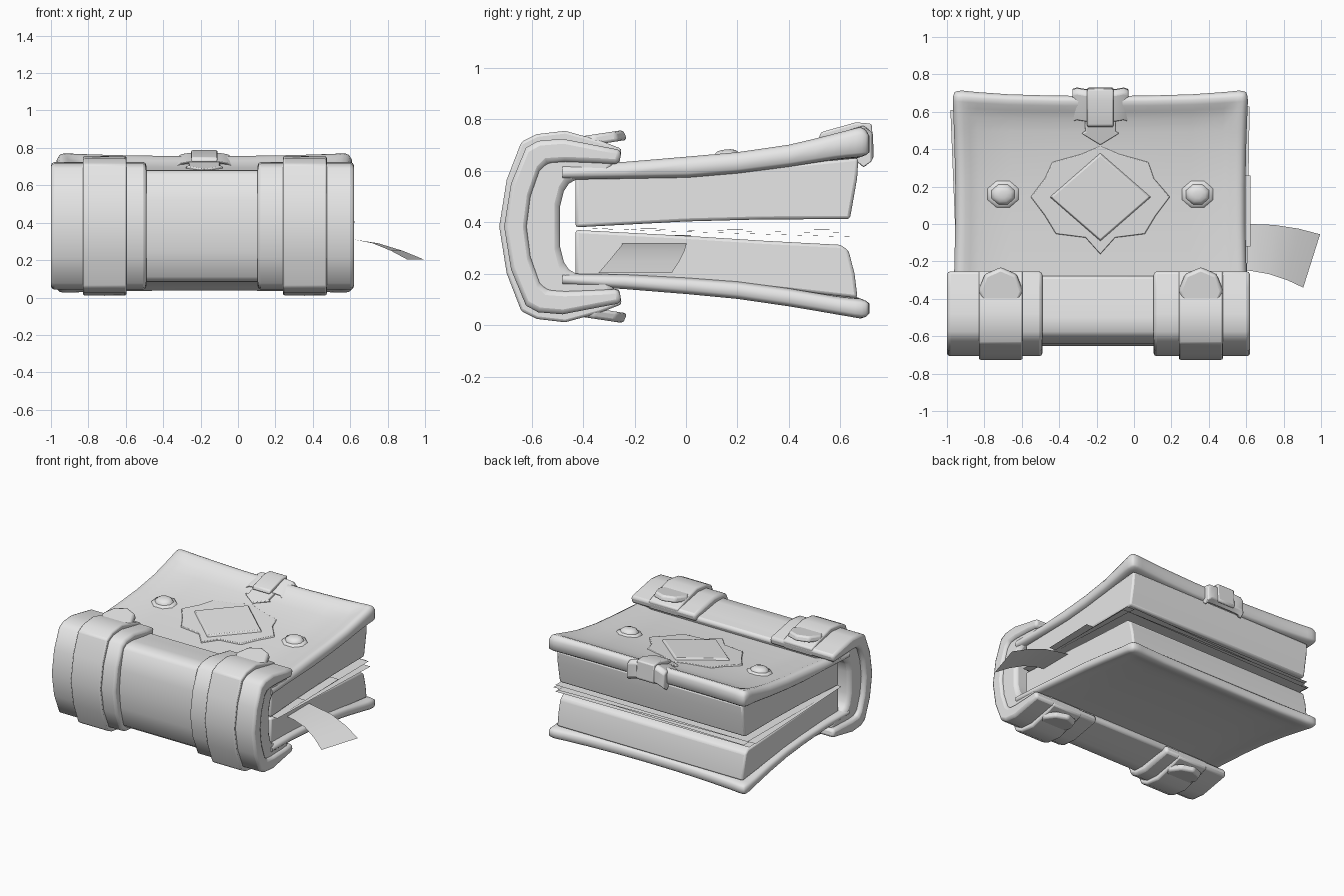
import bpy, bmesh, math
from mathutils import Matrix, Vector

if "Cube" in bpy.data.objects:
    bpy.data.objects.remove(bpy.data.objects["Cube"])

CX, MID = -0.18, 0.383          # book centre line and mirror height
grey = bpy.data.materials.new("light_grey")
grey.diffuse_color = (0.8, 0.8, 0.8, 1)
grey.use_nodes = True
grey.node_tree.nodes["Principled BSDF"].inputs["Base Color"].default_value = grey.diffuse_color


def finish(name, bm, bevel=0.0, smooth=35, segments=2):
    bmesh.ops.recalc_face_normals(bm, faces=bm.faces)
    me = bpy.data.meshes.new(name)
    bm.to_mesh(me)
    bm.free()
    me.materials.append(grey)
    ob = bpy.data.objects.new(name, me)
    bpy.context.collection.objects.link(ob)
    if bevel:
        m = ob.modifiers.new("soft_edge", 'BEVEL')
        m.width, m.segments, m.limit_method = bevel, segments, 'ANGLE'
        m.angle_limit = math.radians(40)
    bpy.context.view_layer.objects.active = ob
    ob.select_set(True)
    bpy.ops.object.shade_smooth_by_angle(angle=math.radians(smooth))
    ob.select_set(False)
    return ob


def loft(rings, closed=True, caps=True):
    """Skin matching loops of points."""
    bm = bmesh.new()
    vs = [[bm.verts.new(p) for p in r] for r in rings]
    n = len(vs[0])
    for a, b in zip(vs, vs[1:]):
        for i in range(n if closed else n - 1):
            j = (i + 1) % n
            bm.faces.new((a[i], a[j], b[j], b[i]))
    if caps:
        bm.faces.new(vs[0])
        bm.faces.new(vs[-1])
    return bm


def extrude(profile, x0, x1):
    return loft([[(x, y, z) for y, z in profile] for x in (x0, x1)])


def interp(pts, t):
    for (a, va), (b, vb) in zip(pts, pts[1:]):
        if t <= b:
            return va + (vb - va) * (t - a) / (b - a)
    return pts[-1][1]


def flip(z, side):
    return z if side > 0 else 2 * MID - z


# Boards: (outer face, inner face, dish depth) by distance from the spine
UPPER = ([(-.5, .625), (-.22, .635), (.2, .672), (.42, .7), (.58, .738), (.68, .762), (.72, .755)],
         [(-.5, .565), (0, .573), (.2, .59), (.4, .612), (.6, .64), (.72, .648)], .025)
LOWER = ([(-.5, .61), (-.25, .625), (0, .645), (.2, .664), (.42, .692), (.68, .732), (.72, .728)],
         [(-.5, .565), (-.2, .57), (0, .582), (.2, .597), (.4, .62), (.6, .65), (.72, .658)], .014)
RIM = [(0, 1.2), (.012, .35), (.03, 0), (.055, .07), (.085, .5), (.13, 1), (9, 1)]
US = [0, .012, .03, .055, .085, .13, .3, .55, .79, 1.03, 1.28, 1.45, 1.495, 1.525, 1.55, 1.568, 1.58]
VS = [0, .25, .5, .7, .9, 1.0, 1.07, 1.115, 1.145, 1.17, 1.188, 1.2]
ROUND = .055


def cover_surface(top, side, board):
    outer, inner, dish = board
    rows = []
    for v in VS:
        row = []
        for u in US:
            d = min(u, 1.58 - u, 1.2 - v)
            qu, qv, uu, vv = ROUND - min(u, 1.58 - u), ROUND - (1.2 - v), u, v
            if qu > 0 and qv > 0:                     # round the free corners
                k = 1 - .75 * (1 - max(qu, qv) / math.hypot(qu, qv))
                uu = u + (qu * (1 - k) if u < .79 else -qu * (1 - k))
                vv = v - qv * (1 - k)
            s, f = (uu - .79) / .79, vv / 1.2
            x = CX + .775 * s * (1 + .022 * (2 * f - 1) ** 2)
            y = -.48 + 1.165 * f + .035 * abs(s) ** 3 * f ** 6
            z = interp(outer, y) - dish * interp(RIM, d) if top else interp(inner, y) + .016 * max(0, 1 - d / .02)
            z += .01 * s * s * max(0, f - .6) / .4
            row.append((x, y, flip(z, side)))
        rows.append(row)
    return rows


def surface_z(x, y):
    return interp(UPPER[0], y) - UPPER[2]


for name, side, board in (("upper_cover", 1, UPPER), ("lower_cover", -1, LOWER)):
    bm = bmesh.new()
    g = [[[bm.verts.new(p) for p in r] for r in cover_surface(t, side, board)] for t in (0, 1)]
    nv, nu = len(VS), len(US)
    for grid in g:
        for i in range(nv - 1):
            for j in range(nu - 1):
                bm.faces.new((grid[i][j], grid[i][j + 1], grid[i + 1][j + 1], grid[i + 1][j]))
    edge = ([(0, j) for j in range(nu)] + [(i, nu - 1) for i in range(1, nv)]
            + [(nv - 1, j) for j in range(nu - 2, -1, -1)] + [(i, 0) for i in range(nv - 2, 0, -1)])
    for (a, b), (c, d) in zip(edge, edge[1:] + edge[:1]):
        bm.faces.new((g[0][a][b], g[0][c][d], g[1][c][d], g[1][a][b]))
    finish(name, bm, smooth=60)

# Page blocks, split open at the fore edge
finish("upper_pages", extrude([(-.43, .38), (-.43, .58), (0, .585), (.4, .625), (.67, .65), (.665, .57),
                               (.637, .412), (.3, .411), (0, .403)], -.92, .565), .012)
finish("lower_pages", extrude([(-.43, .37), (-.43, .18), (0, .172), (.4, .135), (.667, .105), (.655, .2),
                               (.632, .29), (.6, .312), (.3, .328), (0, .347)], -.92, .565), .012)

# Loose sheets fanning between the blocks
for i, (z1, turn, dx) in enumerate([(.385, 0, .005), (.37, .04, -.015), (.358, -.015, .02), (.343, .012, .005)]):
    rings = []
    for t in (0, .5, 1):
        y, z = -.4 + 1.04 * t, .376 + (z1 - .376) * t
        rings.append([(x + dx - turn * (y - .1), y + turn * (x - CX), z) for x in (-.945, .59)])
    finish(f"loose_sheet_{i}", loft(rings, closed=False, caps=False))
finish("page_tab", loft([[(.3, -.12, .399), (.622, -.12, .399)], [(.3, .26, .408), (.622, .26, .408)]],
                        closed=False, caps=False))

# Ribbon bookmark curling out of the side
path = [(.1, .02, .35), (.5, .005, .325), (.62, 0, .31), (.75, -.005, .29), (.88, -.025, .25), (.995, -.055, .203)]
finish("ribbon", loft([[(x, y, z), (x - .09 * max(0, x - .62) / .375, y - .25 - .035 * max(0, x - .62) / .375, z)]
                       for x, y, z in path], closed=False, caps=False))

# Half profiles of the C-shaped spine parts, mirrored top to bottom
STRAP = [(-.25, .685), (-.335, .718), (-.47, .755), (-.58, .742), (-.64, .712), (-.697, .565), (-.726, .383)]
BAND = [(-.25, .68), (-.34, .697), (-.48, .724), (-.575, .716), (-.622, .69), (-.68, .55), (-.707, .383)]
SPINE = [(-.27, .65), (-.37, .662), (-.5, .682), (-.575, .68), (-.605, .655), (-.638, .52), (-.652, .383)]
INNER = [(-.26, .625), (-.34, .63), (-.47, .635), (-.54, .63), (-.57, .6), (-.605, .5), (-.62, .383)]
CORE = [(-.3, .57), (-.38, .58), (-.42, .57), (-.455, .55), (-.475, .52), (-.49, .46), (-.49, .383)]


def mirrored(half):
    return half + [(y, 2 * MID - z) for y, z in half[-2::-1]]


def c_shape(name, outer, inner, x0, x1, bevel):
    o, i = mirrored(outer), mirrored(inner)
    bm = bmesh.new()
    vs = [[[bm.verts.new((x, y, z)) for y, z in p] for p in (o, i)] for x in (x0, x1)]
    (a, b), (c, d) = vs
    for k in range(len(o) - 1):
        bm.faces.new((a[k], a[k + 1], c[k + 1], c[k]))
        bm.faces.new((b[k], d[k], d[k + 1], b[k + 1]))
        bm.faces.new((a[k], b[k], b[k + 1], a[k + 1]))
        bm.faces.new((c[k], c[k + 1], d[k + 1], d[k]))
    for k in (0, -1):
        bm.faces.new((a[k], c[k], d[k], b[k]))
    return finish(name, bm, bevel, 40)


c_shape("spine", SPINE, CORE, -.965, .6, .025)


def plate(name, outline, height, matrix, bevel=.006, taper=1.0):
    """Flat outline raised into a plate and placed by a matrix."""
    bm = loft([[matrix @ Vector((x * s, y * s, z)) for x, y in outline] for z, s in ((0, 1), (height, taper))])
    return finish(name, bm, bevel, 30)


def ngon(n, rx, ry, off=.5):
    return [(rx * math.cos((i + off) * math.tau / n), ry * math.sin((i + off) * math.tau / n)) for i in range(n)]


for tag, x0, x1, s0, s1 in (("left", -1.0, -.49, -.83, -.595), ("right", .105, .62, .24, .475)):
    c_shape(tag + "_spine_band", BAND, INNER, x0, x1, .018)
    c_shape(tag + "_strap", STRAP, INNER, s0, s1, .01)
    for side in (1, -1):          # curled pads at the strap ends
        m = (Matrix.Translation((0, 0, MID)) @ Matrix.Diagonal((1, 1, side, 1)) @
             Matrix.Translation(((s0 + s1) / 2, -.355, .318)) @ Matrix.Rotation(.15, 4, 'X'))
        plate(f"{tag}_strap_tongue_{side}", ngon(8, .122, .13, 0), .04, m, .012, .93)

# Cover ornaments follow the slope of the upper board
slope = Matrix.Rotation(math.atan(.09), 4, 'X')


def on_cover(x, y, lift=0.0):
    return Matrix.Translation((x, y, surface_z(x, y) + lift)) @ slope


star = [(.375, 0), (.29, .1), (.26, .19), (.1, .235), (0, .28), (-.1, .235), (-.26, .19), (-.3, .1),
        (-.375, 0), (-.3, -.1), (-.24, -.2), (-.08, -.22), (0, -.31), (.08, -.22), (.24, -.2), (.3, -.1)]
plate("ornament_base", star, .016, on_cover(CX, .145, -.006), .003, .98)
plate("ornament_diamond", [(.28, 0), (0, .245), (-.28, 0), (0, -.245)], .026, on_cover(CX, .145, -.002), .003, .92)

for tag, x in (("left", -.7), ("right", .34)):
    m = on_cover(x, .16, -.006)
    rings = [[m @ Vector((px, py, z)) for px, py in ngon(8, r, r * .87)]
             for r, z in ((.094, 0), (.084, .014), (.066, .018), (.06, .03), (.045, .04), (.022, .045))]
    finish(tag + "_stud", loft(rings), 0, 50)

# Clasp wrapped over the fore edge, with drooping wings and a pointed tongue
wrap = [(.545, .725), (.62, .755), (.69, .775), (.718, .755), (.722, .66), (.69, .635), (.66, .66), (.6, .7)]
finish("clasp_plate", loft([[(CX + w, y + dy, z - dz) for y, z in wrap] for w, dy, dz in
                            ((-.15, 0, .025), (-.125, .008, .008), (-.08, 0, 0),
                             (.08, 0, 0), (.125, .008, .008), (.15, 0, .025))]), .006)
buckle = [(.515, .725), (.525, .75), (.66, .788), (.722, .783), (.73, .66), (.715, .645), (.7, .75), (.6, .735)]
finish("clasp_buckle", extrude(buckle, CX - .07, CX + .07), .008)
plate("clasp_tongue", [(-.085, .1), (-.08, -.02), (-.1, -.03), (0, -.095), (.1, -.03), (.08, -.02), (.085, .1)],
      .03, Matrix.Translation((CX, .52, .685)) @ Matrix.Rotation(.3, 4, 'X'), .006)
